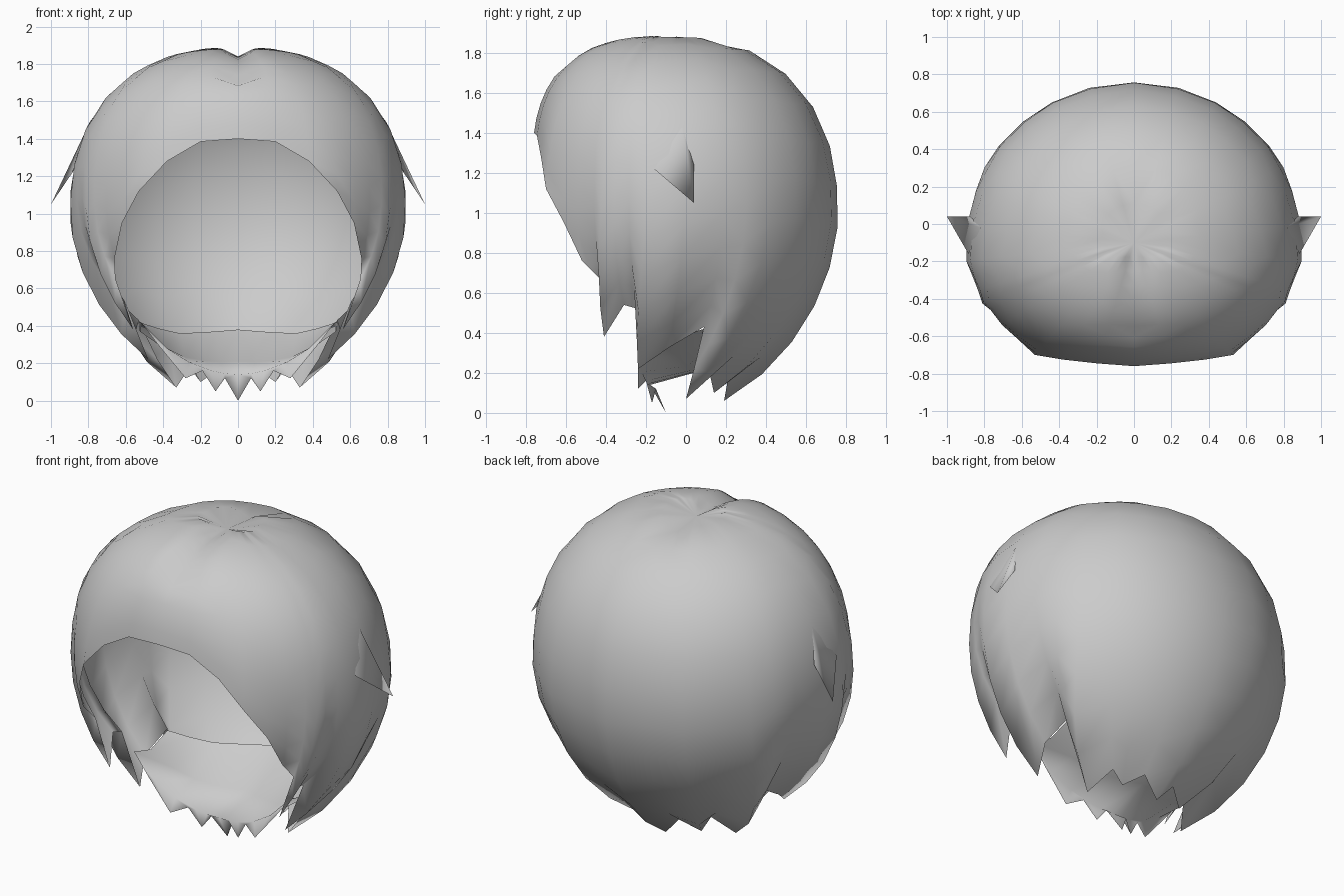
import bpy, bmesh, math
from mathutils import Vector

if "Cube" in bpy.data.objects:
    bpy.data.objects.remove(bpy.data.objects["Cube"])

C = Vector((0, -0.1, 1.0))      # centre of the head
ROWS = 12

grey = bpy.data.materials.new("hair_grey")
grey.diffuse_color = (0.6, 0.6, 0.6, 1)
grey.use_nodes = True
grey.node_tree.nodes["Principled BSDF"].inputs["Base Color"].default_value = grey.diffuse_color


def make(name, verts, faces):
    """Half a part on +x, smooth shaded and mirrored."""
    me = bpy.data.meshes.new(name)
    me.from_pydata([tuple(v) for v in verts], [], faces)
    bm = bmesh.new()
    bm.from_mesh(me)
    bmesh.ops.remove_doubles(bm, verts=bm.verts, dist=1e-4)
    for f in bm.faces:
        f.smooth = True
    bm.to_mesh(me)
    bm.free()
    me.materials.append(grey)
    ob = bpy.data.objects.new(name, me)
    bpy.context.collection.objects.link(ob)
    m = ob.modifiers.new("mirror", 'MIRROR')
    m.use_clip = True
    m.merge_threshold = 0.002
    return ob


def grid_faces(cols, rows):
    return [(c * rows + r, c * rows + r + 1, (c + 1) * rows + r + 1, (c + 1) * rows + r)
            for c in range(cols - 1) for r in range(rows - 1)]


def skull(az, pol):
    """Point on the rounded head; azimuth 0 is the back, polar 0 the top."""
    d = Vector((math.sin(pol) * math.sin(az), math.sin(pol) * math.cos(az), math.cos(pol)))
    b = 0.86 if d.y > 0 else 0.72
    front = max(0, -math.cos(az))
    n = 2.3 + 0.4 * front if d.z > 0 else 1.85
    cz = 0.89 if d.z > 0 else 0.95
    k = math.hypot(d.x / 0.905, d.y / b) ** n + abs(d.z / cz) ** n
    return d * k ** (-1 / n)


# Each lock: where it leaves the head (degrees from the back) and its hem point
hem = [
    (0, (0, .19, .06)), (16, (.1, .21, .17)), (30, (.2, .14, .1)), (42, (.25, .12, .19)),
    (54, (.33, 0, .07)), (63, (.43, .04, .22)), (72, (.53, .09, .43)), (84, (.56, -.08, .33)),
    (96, (.48, -.24, .22)), (102, (.6, -.24, .52)), (107, (.61, -.31, .54)),
    (111, (.56, -.41, .38)), (115, (.655, -.41, .65)), (122, (.66, -.52, .76)),
    (129, (.62, -.61, .95)), (138.5, (.53, -.70, 1.12)), (149, (.38, -.725, 1.28)),
    (163, (.2, -.745, 1.385)), (180, (0, -.76, 1.40)),
]

# Outer hair shell with the face opening and ragged hem
verts = []
for deg, e in hem:
    e = Vector(e) - C
    az0, az1 = math.radians(deg), math.atan2(e.x, e.y)
    pol1 = math.acos(e.z / e.length)
    ratio = e.length / skull(az1, pol1).length
    for r in range(ROWS + 1):
        t = r / ROWS
        s = max(0, (t - 0.5) / 0.5) ** 2
        p = skull(az0 + (az1 - az0) * s, pol1 * t) * (1 + (ratio - 1) * s) + C
        # parting groove along the crown
        if p.z > 1.6 and -0.62 < p.y < 0.3:
            p.z -= 0.05 * math.exp(-(p.x / 0.06) ** 2)
        if deg in (0, 180):
            p.x = 0
        verts.append(p)
make("hair_shell", verts, grid_faces(len(hem), ROWS + 1))

# Inner nape layer: back line, floor, front rim, hanging tips
line = [(0, .33, .38), (.12, .29, .37), (.2, .255, .365), (.31, .21, .36), (.42, .15, .385), (.53, .09, .42)]
rim = [(0, -.18, .14), (.07, -.19, .145), (.14, -.2, .16), (.26, -.22, .205), (.38, -.24, .28), (.52, -.24, .42)]
tips = [(0, -.1, 0), (.07, -.15, .12), (.12, -.17, .05), (.19, -.2, .16), (.28, -.24, .12), (.42, -.24, .29)]
verts = []
for a, b, t in zip(line, rim, tips):
    a, b, t = Vector(a), Vector(b), Vector(t)
    mid = (a + b) / 2 - Vector((0, 0, 0.05))
    verts += [a, mid, b, t]
make("nape_layer", verts, grid_faces(len(line), 4))

# Pointed tufts over the ears
make("ear_tuft",
     [(.885, -.16, 1.22), (.82, -.02, 1.43), (.875, .04, 1.24), (1, .04, 1.05)],
     [(0, 3, 1), (1, 3, 2), (0, 2, 3)])
